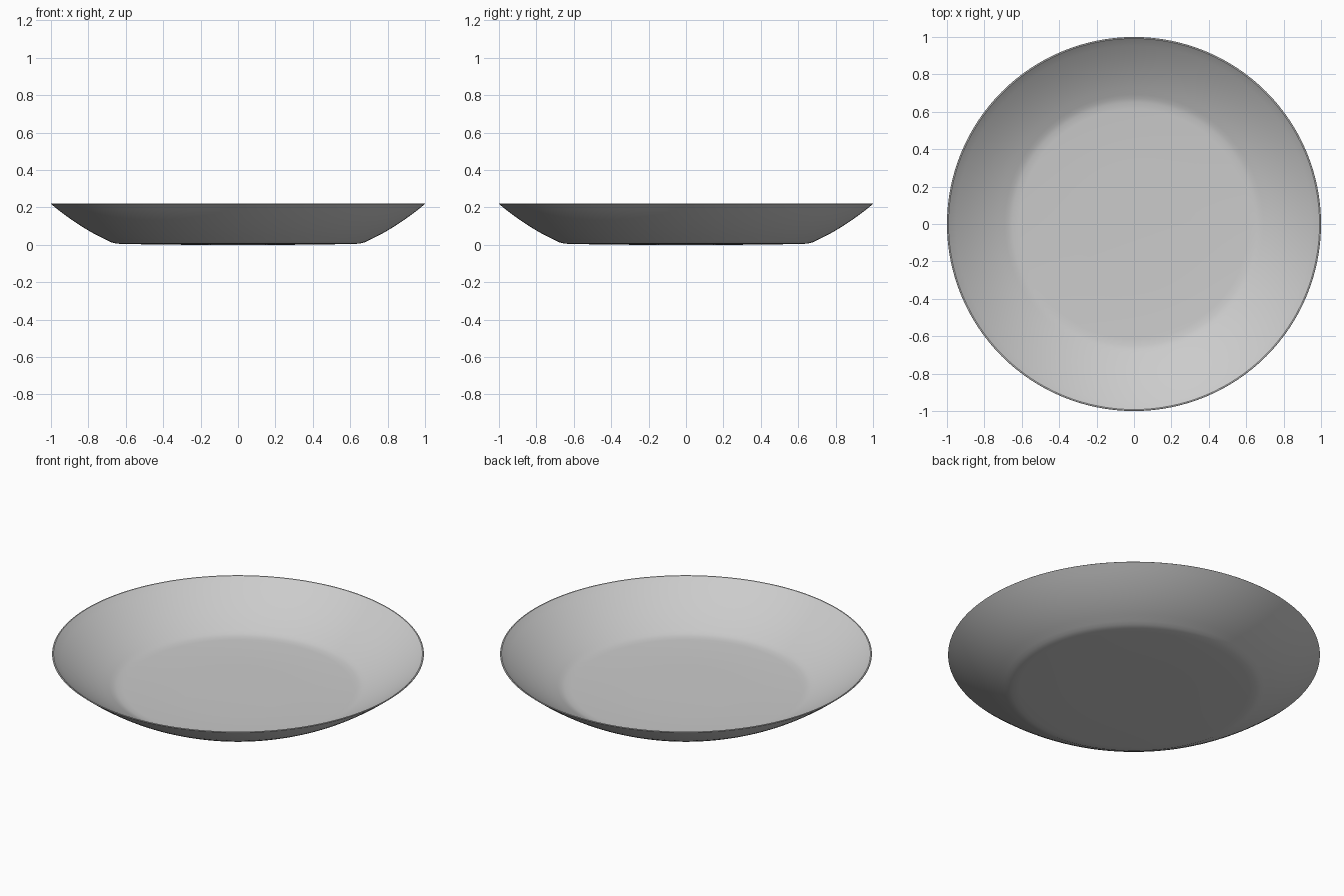
import bpy, bmesh, math

if "Cube" in bpy.data.objects:
    bpy.data.objects.remove(bpy.data.objects["Cube"])

SEGMENTS = 128
THICK = 0.012

# Curved wall: from the floor edge up to the rim, bulging slightly outward
def wall(r0, z0, r1, z1, sag, n=8):
    pts = []
    for i in range(n + 1):
        t = i / n
        pts.append((r0 + (r1 - r0) * t, z0 + (z1 - z0) * t - sag * 4 * t * (1 - t)))
    return pts

# Outer (underside) profile, then inner (eating surface) profile back to the centre
outer = [(0, 0), (0.3, 0), (0.62, 0.004), (0.655, 0.007), (0.68, 0.014)]
outer += wall(0.70, 0.024, 1.0, 0.218, 0.014)
inner = [(0.998, 0.22), (0.992, 0.22)]
inner += wall(0.99, 0.218, 0.692, 0.034, 0.013)
inner += [(0.672, 0.025), (0.65, 0.007 + THICK), (0.615, 0.004 + THICK), (0.3, THICK), (0, THICK)]

# Plate: spin the profile around z
bm = bmesh.new()
verts = [bm.verts.new((r, 0, z)) for r, z in outer + inner]
edges = [bm.edges.new(pair) for pair in zip(verts, verts[1:])]
bmesh.ops.spin(bm, geom=verts + edges, cent=(0, 0, 0), axis=(0, 0, 1),
               angle=2 * math.pi, steps=SEGMENTS, use_duplicate=False)
bmesh.ops.remove_doubles(bm, verts=bm.verts, dist=1e-4)
bmesh.ops.recalc_face_normals(bm, faces=bm.faces)
mesh = bpy.data.meshes.new("plate")
bm.to_mesh(mesh)
bm.free()
plate = bpy.data.objects.new("plate", mesh)
bpy.context.collection.objects.link(plate)

# Smooth shading with a crisp rim
bpy.context.view_layer.objects.active = plate
plate.select_set(True)
bpy.ops.object.shade_smooth_by_angle(angle=math.radians(30))
